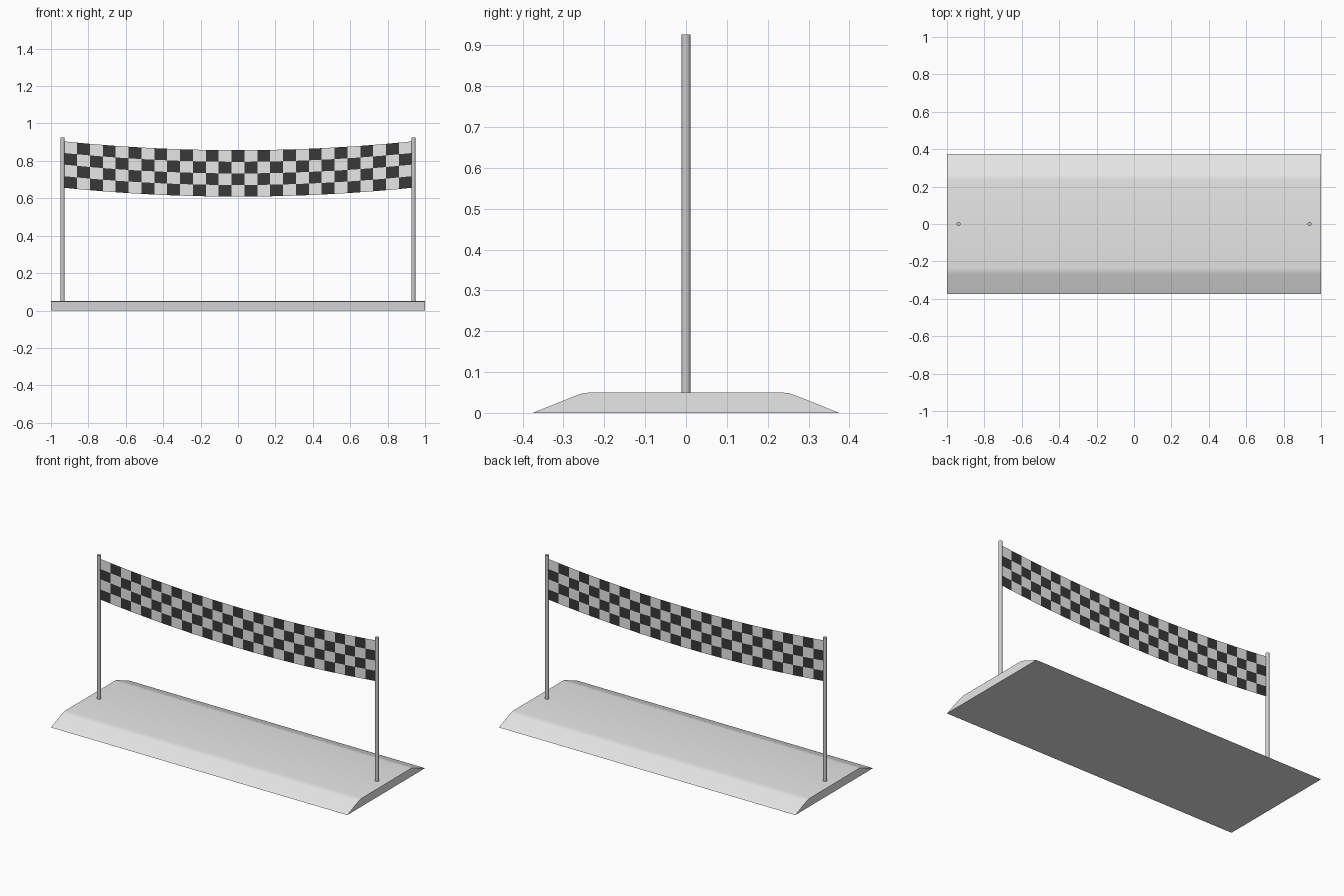
import bpy, bmesh, math

if "Cube" in bpy.data.objects:
    bpy.data.objects.remove(bpy.data.objects["Cube"])


def material(name, v):
    m = bpy.data.materials.new(name)
    m.diffuse_color = (v, v, v, 1)
    m.use_nodes = True
    m.node_tree.nodes["Principled BSDF"].inputs["Base Color"].default_value = m.diffuse_color
    return m


WHITE = material("light_grey", 0.8)
BLACK = material("near_black", 0.04)
METAL = material("post_grey", 0.6)


def finish(bm, name, mats, smooth_angle=None):
    mesh = bpy.data.meshes.new(name)
    bm.to_mesh(mesh)
    bm.free()
    for m in mats:
        mesh.materials.append(m)
    ob = bpy.data.objects.new(name, mesh)
    bpy.context.collection.objects.link(ob)
    if smooth_angle:
        bpy.ops.object.select_all(action='DESELECT')
        ob.select_set(True)
        bpy.context.view_layer.objects.active = ob
        bpy.ops.object.shade_smooth_by_angle(angle=math.radians(smooth_angle))
    return ob


# Ramped base: half profile mirrored, then extruded along x
half = [(0.375, 0.0), (0.265, 0.044), (0.253, 0.048), (0.235, 0.05)]
profile = half + [(-y, z) for y, z in reversed(half)]
bm = bmesh.new()
face = bm.faces.new([bm.verts.new((-1, y, z)) for y, z in profile])
ext = bmesh.ops.extrude_face_region(bm, geom=[face], use_keep_orig=True)
bmesh.ops.translate(bm, vec=(2, 0, 0),
                    verts=[g for g in ext["geom"] if isinstance(g, bmesh.types.BMVert)])
bmesh.ops.recalc_face_normals(bm, faces=bm.faces[:])
finish(bm, "ramp_base", [WHITE], 30)

# Two upright posts
POST_X, POST_TOP, POST_FOOT = 0.938, 0.926, 0.045
for side, label in ((-1, "left_post"), (1, "right_post")):
    bm = bmesh.new()
    bmesh.ops.create_cone(bm, cap_ends=True, segments=12, radius1=0.011,
                          radius2=0.011, depth=POST_TOP - POST_FOOT)
    bmesh.ops.translate(bm, vec=(side * POST_X, 0, (POST_TOP + POST_FOOT) / 2),
                        verts=bm.verts[:])
    finish(bm, label, [METAL], 40)

# Sagging checkered banner: one face per check
COLS, ROWS, HALF_W, HEIGHT = 27, 4, 0.929, 0.248
bm = bmesh.new()
grid = []
for i in range(COLS + 1):
    t = 2 * i / COLS - 1
    top = 0.857 + 0.047 * t * t
    grid.append([bm.verts.new((t * HALF_W, 0, top - HEIGHT * j / ROWS))
                 for j in range(ROWS + 1)])
for i in range(COLS):
    for j in range(ROWS):
        f = bm.faces.new((grid[i][j], grid[i][j + 1],
                          grid[i + 1][j + 1], grid[i + 1][j]))
        f.material_index = (i + j) % 2
finish(bm, "checkered_banner", [WHITE, BLACK])
